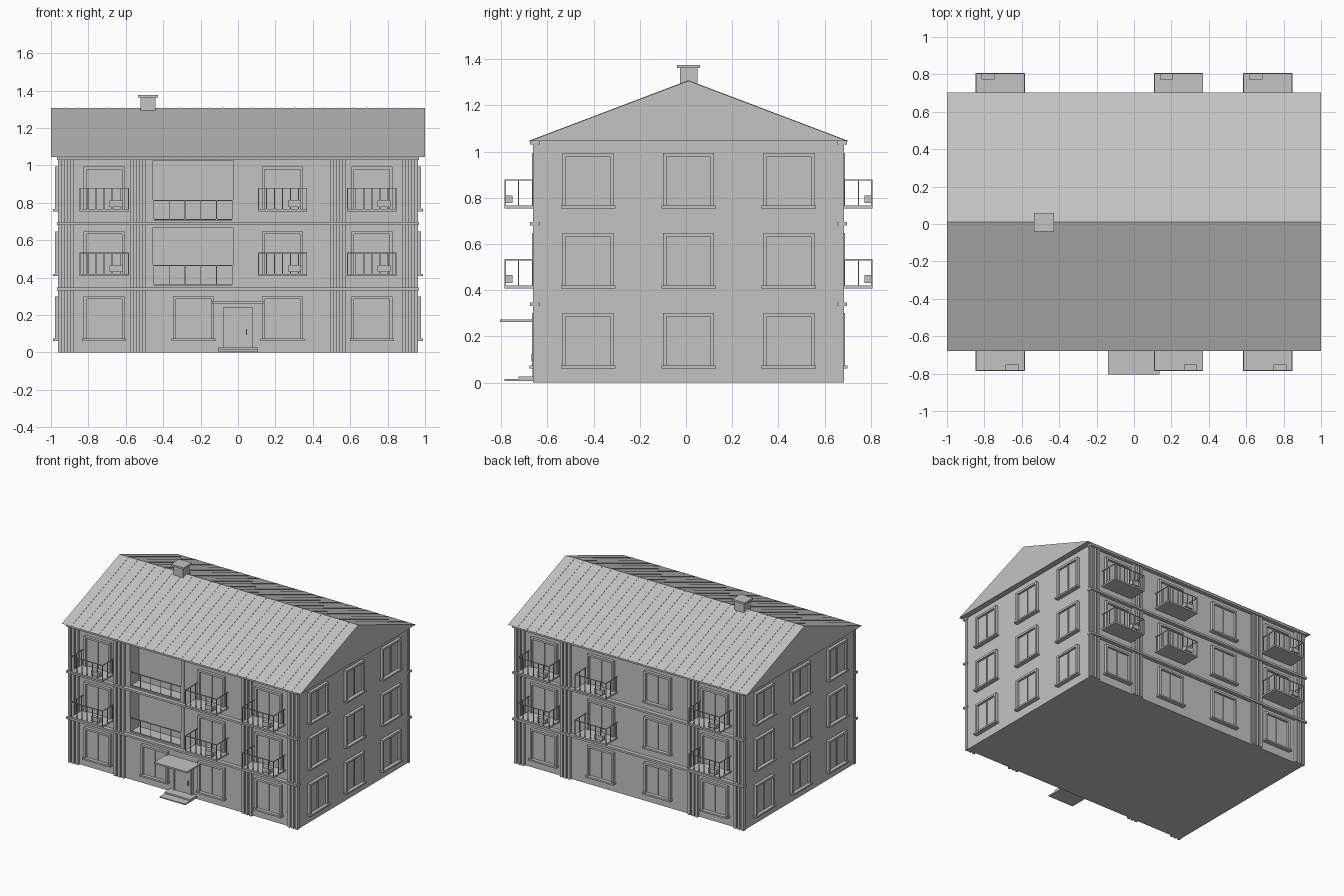
import bpy, bmesh, math

if "Cube" in bpy.data.objects:
    bpy.data.objects.remove(bpy.data.objects["Cube"])

GREY = bpy.data.materials.new("plaster grey")
GREY.diffuse_color = (0.55, 0.55, 0.55, 1)
GREY.use_nodes = True
GREY.node_tree.nodes["Principled BSDF"].inputs["Base Color"].default_value = GREY.diffuse_color

X, YF, YB, YC = 0.957, -0.645, 0.667, 0.011   # wall planes and depth centre
FLOORS = (0.065, 0.412, 0.758)                # window bottoms per storey


def front(u, d): return (u, YF - d)
def back(u, d): return (-u, YB + d)
def right(u, d): return (X + d, YC + u)
def left(u, d): return (-X - d, YC - u)


def finish(name, bm):
    bmesh.ops.recalc_face_normals(bm, faces=bm.faces)
    me = bpy.data.meshes.new(name)
    bm.to_mesh(me)
    bm.free()
    me.materials.append(GREY)
    ob = bpy.data.objects.new(name, me)
    bpy.context.collection.objects.link(ob)
    return ob


def add_box(bm, p, q):
    """Axis-aligned box between two opposite corners."""
    r = bmesh.ops.create_cube(bm, size=1)
    for v in r["verts"]:
        v.co = [(a + b) / 2 + c * abs(b - a) for a, b, c in zip(p, q, v.co)]


def box(name, p, q):
    bm = bmesh.new()
    add_box(bm, p, q)
    return finish(name, bm)


def wall_parts(name, side, parts):
    """Boxes given as (u0, u1, out0, out1, z0, z1) on one wall."""
    bm = bmesh.new()
    for u0, u1, d0, d1, z0, z1 in parts:
        add_box(bm, (*side(u0, d0), z0), (*side(u1, d1), z1))
    return finish(name, bm)


def window(side, u, z):
    w, h, t = 0.11, 0.235, 0.015
    wall_parts("window", side, [
        (u - w, u + w, -0.01, 0.006, z, z + h),              # glass
        (u - w, u - w + t, -0.01, 0.022, z, z + h),          # frame sides
        (u + w - t, u + w, -0.01, 0.022, z, z + h),
        (u - w + t, u + w - t, -0.01, 0.022, z + h - t, z + h),
        (u - 0.004, u + 0.004, 0, 0.012, z + t, z + h - t),  # mullion
        (u - w - 0.008, u + w + 0.008, -0.01, 0.032, z - 0.004, z + 0.008),
    ])


def balcony(side, u, z):
    w, d0, d1, t, top = 0.132, 0, 0.14, 0.005, z + 0.122
    wall_parts("balcony_slab", side, [(u - w, u + w, d0, d1, z - 0.004, z + 0.008)])
    rails = [(u - w, u + w, d1 - t, d1, top - t, top)]
    for s in (-1, 1):
        e = u + s * (w - t / 2)
        rails.append((e - t / 2, e + t / 2, d0, d1, top - t, top))
        for k in (0.015, 0.078):
            rails.append((e - t / 2, e + t / 2, k, k + t, z, top))
    for i in range(7):
        b = u + (i - 3) * (2 * w - t) / 6
        rails.append((b - t / 2, b + t / 2, d1 - t, d1, z, top))
    wall_parts("balcony_railing", side, rails)
    wall_parts("planter_box", side, [(u + 0.03, u + 0.10, d1 - 0.034, d1 - t, z + 0.02, z + 0.053)])


# Main body with two recessed loggias
body = box("building_body", (-X, YF, 0), (X, YB, 1.045))
for z0, z1 in ((0.358, 0.668), (0.705, 1.027)):
    cutter = box("loggia_cutter", (-0.455, YF - 0.1, z0), (-0.027, YF + 0.11, z1))
    mod = body.modifiers.new("loggia", "BOOLEAN")
    mod.operation, mod.solver, mod.object = "DIFFERENCE", "EXACT", cutter
    bpy.context.view_layer.objects.active = body
    bpy.ops.object.modifier_apply(modifier=mod.name)
    bpy.data.objects.remove(cutter)
    # Loggia railing
    parts = [(-0.455, -0.027, -0.008, -0.002, z0 + 0.104, z0 + 0.110),
             (-0.455, -0.027, -0.008, -0.002, z0 + 0.004, z0 + 0.009)]
    for i in range(6):
        u = -0.452 + i * 0.0844
        parts.append((u - 0.002, u + 0.002, -0.007, -0.003, z0, z0 + 0.106))
    wall_parts("loggia_railing", front, parts)

# Gabled roof: one solid prism along x
bm = bmesh.new()
prof = [(-0.68, 1.045), (0.702, 1.045), (YC, 1.307)]
ends = [[bm.verts.new((x, y, z)) for y, z in prof] for x in (-1, 1)]
for e in ends:
    bm.faces.new(e)
for i in range(3):
    j = (i + 1) % 3
    bm.faces.new((ends[0][i], ends[0][j], ends[1][j], ends[1][i]))
finish("roof", bm)

# Thin standing seams on both slopes
bm = bmesh.new()
for i in range(1, 26):
    x = -1 + i * 2 / 26
    for eave in (-0.68, 0.702):
        quads = [[bm.verts.new((x + s * 0.002, y, z + h)) for s in (-1, 1)
                  for y, z in ((eave, 1.045), (YC, 1.307))] for h in (-0.001, 0.002)]
        lo, hi = quads
        bm.faces.new((hi[0], hi[1], hi[3], hi[2]))
        for a, b in ((0, 1), (1, 3), (3, 2), (2, 0)):
            bm.faces.new((lo[a], lo[b], hi[b], hi[a]))
finish("roof_seams", bm)

# Chimney and cap
box("chimney", (-0.52, -0.027, 1.25), (-0.44, 0.049, 1.362))
box("chimney_cap", (-0.535, -0.04, 1.362), (-0.428, 0.06, 1.376))

# Front and back walls: floor bands, ribbed pilasters, windows, balconies
for side in (front, back):
    wall_parts("floor_bands", side, [
        (-0.968, 0.968, -0.01, 0.03, z, z + 0.015) for z in (0.331, 0.681, 1.03)])
    ribs = []
    for c in (-0.92, -0.535, 0.535, 0.92):
        ribs.append((c - 0.043, c + 0.043, -0.005, 0.006, 0, 1.04))
        for k in (-0.032, 0, 0.032):
            ribs.append((c + k - 0.01, c + k + 0.01, 0, 0.018, 0, 1.04))
    wall_parts("pilaster_ribs", side, ribs)
    columns = (-0.716, -0.238, 0.238, 0.716)
    for n, z in enumerate(FLOORS):
        for u in columns:
            is_loggia = side is front and u == -0.238 and n > 0
            if not is_loggia:
                window(side, u, z)
            skip = -0.238 if side is front else 0.238
            if n > 0 and u != skip:
                balcony(side, u, z)
wall_parts("downpipe", front, [(-0.004, 0.002, 0, 0.006, 0.346, 1.03)])

# Back balconies sit on the same columns as the front ones; side walls have three bays
for side in (left, right):
    for z in FLOORS:
        for u in (-0.435, 0, 0.435):
            window(side, u, z)

# Entrance: door, frame, handle, canopy, steps
wall_parts("door", front, [(-0.068, 0.068, 0, 0.012, 0.02, 0.232)])
wall_parts("door_frame", front, [
    (-0.078, -0.068, 0, 0.02, 0.02, 0.242), (0.068, 0.078, 0, 0.02, 0.02, 0.242),
    (-0.068, 0.068, 0, 0.02, 0.232, 0.242)])
wall_parts("door_handle", front, [(0.043, 0.049, 0.01, 0.024, 0.092, 0.125)])
wall_parts("entrance_canopy", front, [(-0.14, 0.135, 0, 0.16, 0.262, 0.274)])
wall_parts("entrance_steps", front, [
    (-0.107, 0.107, 0, 0.14, 0.006, 0.015), (-0.107, 0.107, 0, 0.08, 0.015, 0.027)])
